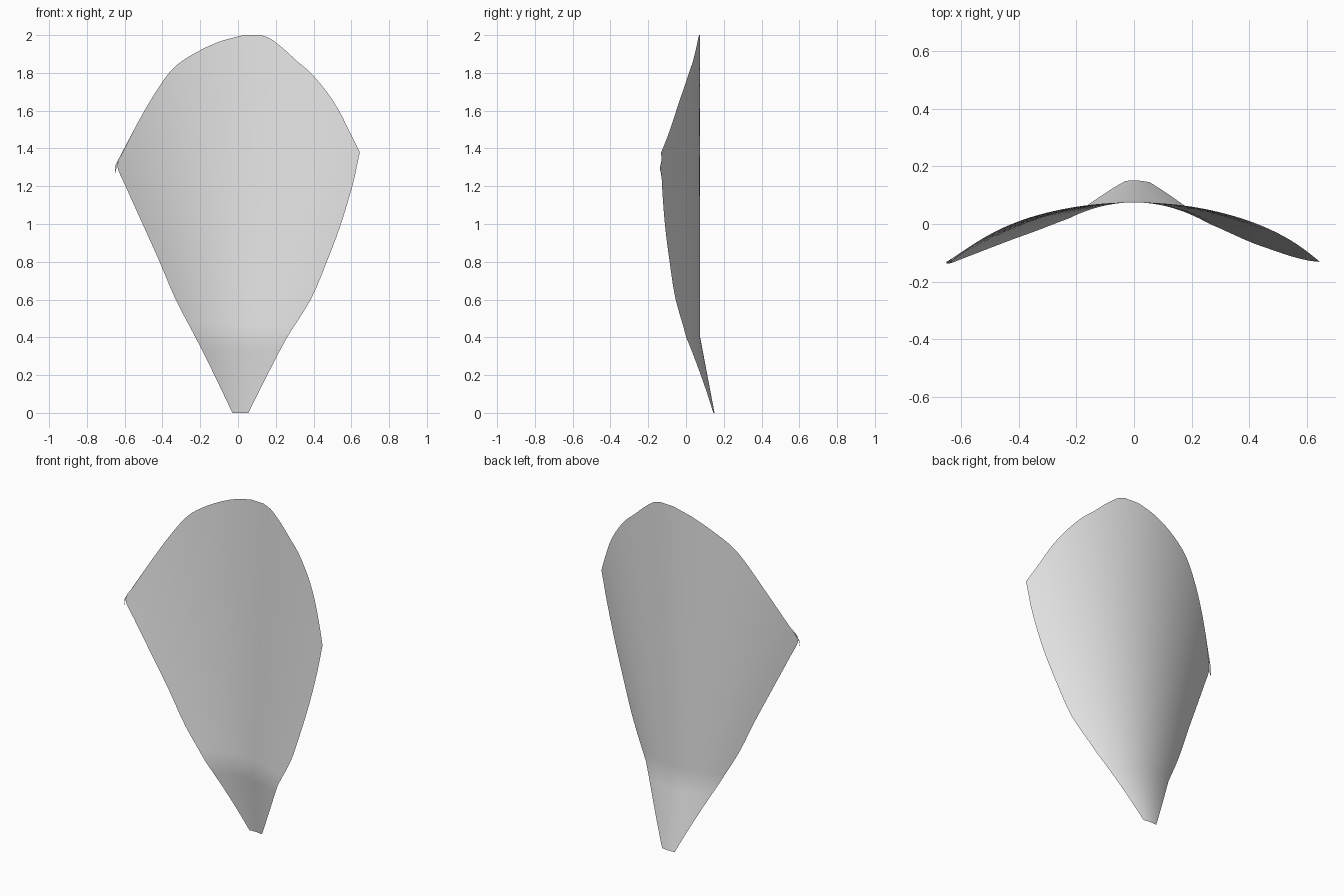
import bpy
import bmesh
import math

if "Cube" in bpy.data.objects:
    bpy.data.objects.remove(bpy.data.objects["Cube"], do_unlink=True)

COLUMNS = 28

# Outline rows: height, left-hand edge, right-hand edge
OUTLINE = [
    (0, -.03, .055), (.2, -.125, .155), (.4, -.225, .26), (.6, -.33, .385),
    (.8, -.415, .47), (1, -.505, .545), (1.2, -.595, .605), (1.31, -.64, .63),
    (1.38, -.61, .645), (1.5, -.55, .585), (1.6, -.495, .535), (1.7, -.435, .47),
    (1.8, -.365, .385), (1.86, -.3, .315), (1.92, -.2, .25), (1.965, -.1, .195),
    (1.985, -.03, .165), (2, .03, .12),
]


def depth(x, z):
    """Cone-like bend that flattens with height, with the stem end kicked back."""
    spine = 0.075 + 0.19 * max(0.0, 0.4 - z)
    return spine - x * x / (0.47 + 1.12 * z)


def spline(a, b, c, d, t):
    """Smooth interpolation between b and c."""
    return b + 0.5 * t * (c - a + t * (2 * a - 5 * b + 4 * c - d + t * (3 * (b - c) + d - a)))


def smooth_rows(rows, steps):
    """Refine a run of outline rows."""
    padded = [rows[0]] + rows + [rows[-1]]
    for i in range(len(rows) - 1):
        for s in range(steps):
            yield tuple(spline(*values, s / steps) for values in zip(*padded[i:i + 4]))
    yield rows[-1]


def build(name, bm, material):
    mesh = bpy.data.meshes.new(name)
    bm.to_mesh(mesh)
    bm.free()
    mesh.materials.append(material)
    mesh.polygons.foreach_set("use_smooth", [True] * len(mesh.polygons))
    obj = bpy.data.objects.new(name, mesh)
    bpy.context.collection.objects.link(obj)
    return obj


def sheet(bm, rows):
    """Skin neighbouring rows of points with quads."""
    grid = [[bm.verts.new(point) for point in row] for row in rows]
    for low, high in zip(grid, grid[1:]):
        for i in range(len(low) - 1):
            bm.faces.new((low[i], low[i + 1], high[i + 1], high[i]))


grey = bpy.data.materials.new("pale grey")
grey.use_nodes = True
grey.diffuse_color = (0.8, 0.8, 0.8, 1)
grey.node_tree.nodes["Principled BSDF"].inputs["Base Color"].default_value = (0.8, 0.8, 0.8, 1)

# Petal blade: lower flare and upper crown meet at the pointed right shoulder
split = next(i for i, row in enumerate(OUTLINE) if row[0] == 1.38)
rows = list(smooth_rows(OUTLINE[:split + 1], 3))[:-1] + list(smooth_rows(OUTLINE[split:], 3))
points = []
for z, left, right in rows:
    xs = [left + (right - left) * i / COLUMNS for i in range(COLUMNS + 1)]
    points.append([(x, depth(x, z), z) for x in xs])
blade = bmesh.new()
sheet(blade, points)
build("petal_blade", blade, grey)

# Small curled lip at the left shoulder
lip = bmesh.new()
inner = [(-.64, 1.31), (-.61, 1.38), (-.55, 1.5)]
outer = [(-.65, 1.27), (-.65, 1.31), (-.55, 1.5)]
sheet(lip, [[(x, depth(x, z), z) for x, z in inner[:2]],
            [(x, depth(x, z) + 0.012, z) for x, z in outer[:2]]])
tip = [lip.verts.new((x, depth(x, z) + lift, z))
       for x, z, lift in (inner[1] + (0,), outer[1] + (0.012,), inner[2] + (0,))]
lip.faces.new(tip)
bmesh.ops.remove_doubles(lip, verts=lip.verts, dist=0.0001)
build("curled_lip", lip, grey)
